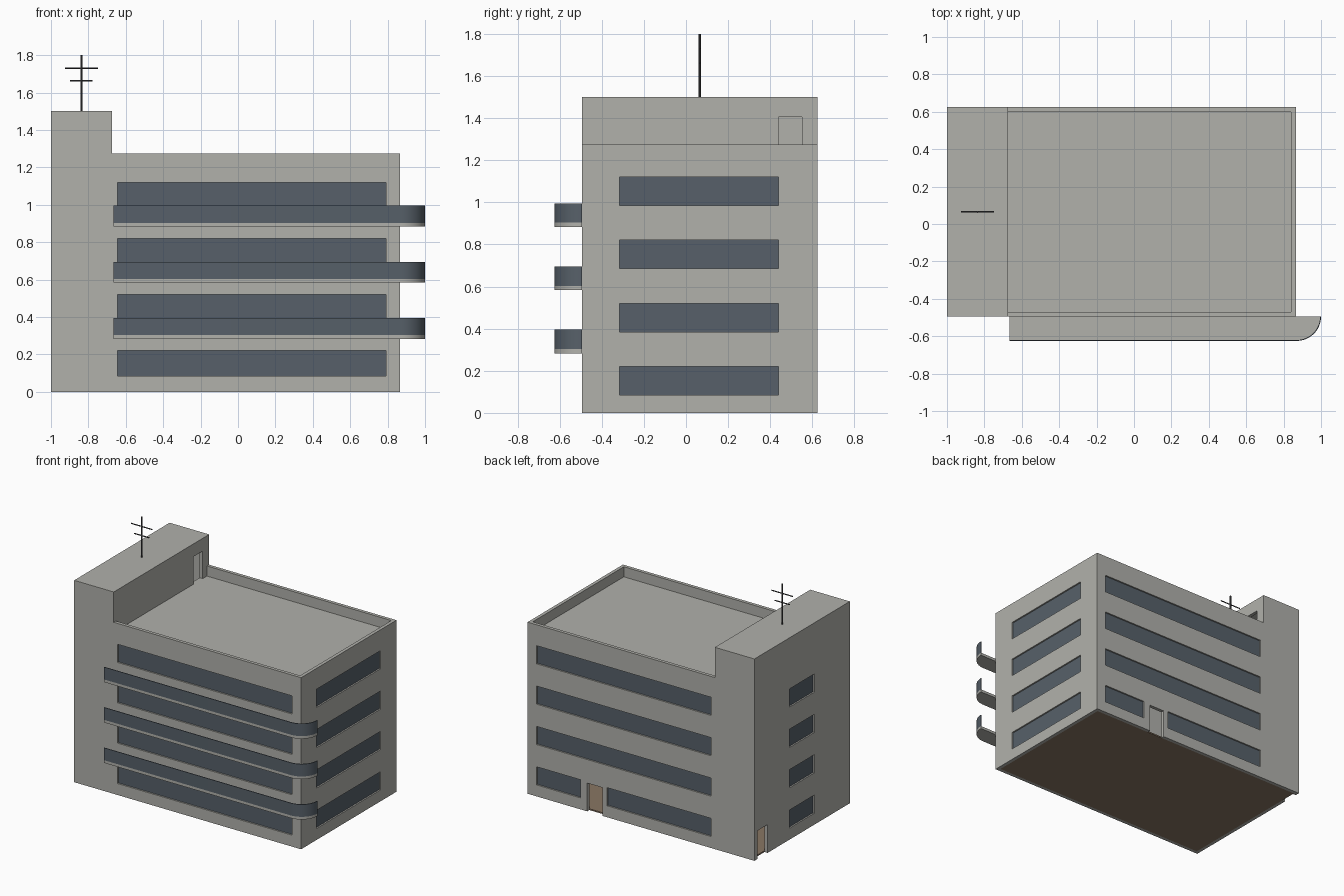
import bpy, bmesh, math

if "Cube" in bpy.data.objects:
    bpy.data.objects.remove(bpy.data.objects["Cube"])

def material(name, r, g, b):
    m = bpy.data.materials.new(name)
    m.diffuse_color = (r, g, b, 1)
    m.use_nodes = True
    m.node_tree.nodes["Principled BSDF"].inputs["Base Color"].default_value = m.diffuse_color
    return m

WALL = material("concrete_grey", 0.44, 0.44, 0.41)
GLASS = material("slate_glass", 0.095, 0.118, 0.142)
FLOOR = material("brown_floor", 0.25, 0.18, 0.125)
METAL = material("dark_metal", 0.06, 0.06, 0.065)

def finish(name, bm, mat):
    bmesh.ops.recalc_face_normals(bm, faces=bm.faces)
    me = bpy.data.meshes.new(name)
    bm.to_mesh(me)
    bm.free()
    me.materials.append(mat)
    ob = bpy.data.objects.new(name, me)
    bpy.context.collection.objects.link(ob)
    return ob

def boxes(name, spans, mat):
    """Each span is (x0, x1, y0, y1, z0, z1)."""
    bm = bmesh.new()
    for x0, x1, y0, y1, z0, z1 in spans:
        vs = bmesh.ops.create_cube(bm, size=1)["verts"]
        for v in vs:
            v.co = (x1 if v.co.x > 0 else x0, y1 if v.co.y > 0 else y0,
                    z1 if v.co.z > 0 else z0)
    return finish(name, bm, mat)

def prism(name, pts, lo, hi, mat, along_y=False):
    """Extrude a profile: (x, y) along z, or (x, z) along y."""
    bm = bmesh.new()
    at = (lambda p, d: (p[0], d, p[1])) if along_y else (lambda p, d: (p[0], p[1], d))
    a = [bm.verts.new(at(p, lo)) for p in pts]
    b = [bm.verts.new(at(p, hi)) for p in pts]
    n = len(pts)
    bm.faces.new(a)
    bm.faces.new(b[::-1])
    for i in range(n):
        j = (i + 1) % n
        bm.faces.new((a[i], b[i], b[j], a[j]))
    return finish(name, bm, mat)

def cut(target, cutter):
    cutter.hide_render = True
    cutter.hide_viewport = False
    m = target.modifiers.new(cutter.name, "BOOLEAN")
    m.operation, m.solver, m.object = "DIFFERENCE", "EXACT", cutter
    bpy.context.view_layer.objects.active = target
    bpy.ops.object.modifier_apply(modifier=m.name)
    bpy.data.objects.remove(cutter)

X0, X1, Y0, Y1 = -1.0, 0.865, -0.495, 0.625
TX, ROOF, TOP, T = -0.675, 1.275, 1.5, 0.025

# building body with stair tower, hollow inside
body = prism("building_walls", [(X0, 0), (X1, 0), (X1, ROOF), (TX, ROOF), (TX, TOP), (X0, TOP)],
             Y0, Y1, WALL, True)
cut(body, boxes("roof_cutter", [(TX, X1 - T, Y0 + T, Y1 - T, 1.2, 1.4)], WALL))
cut(body, prism("interior_cutter", [(X0 + T, -0.1), (X1 - T, -0.1), (X1 - T, 1.17),
                                    (TX - T, 1.17), (TX - T, TOP - T), (X0 + T, TOP - T)],
                Y0 + T, Y1 - T, WALL, True))

# window bands: recesses and glass plates from the same spans
D, G = 0.015, 0.004
holes, panes = [], []

def window(side, a, b, z0, z1):
    for out, lo, hi in ((holes, 0.02, D), (panes, -(D - G), D + 0.001)):
        if side == "front":
            out.append((a, b, Y0 - lo, Y0 + hi, z0, z1))
        elif side == "back":
            out.append((a, b, Y1 - hi, Y1 + lo, z0, z1))
        elif side == "right":
            out.append((X1 - hi, X1 + lo, a, b, z0, z1))
        else:
            out.append((X0 - lo, X0 + hi, a, b, z0, z1))

for i in range(4):
    z0, z1 = 0.085 + 0.3 * i, 0.22 + 0.3 * i
    window("front", -0.645, 0.79, z0, z1)
    window("right", -0.315, 0.44, z0, z1)
    window("left", -0.08, 0.21, z0, z1)
    if i:
        window("back", -0.645, 0.79, z0, z1)
    else:
        window("back", 0.43, 0.79, z0, z1)
        window("back", -0.645, 0.21, z0, z1)

# doorways: back, left side and out to the roof
holes += [(0.25, 0.375, Y1 - 0.05, Y1 + 0.05, -0.05, 0.21),
          (X0 - 0.05, X0 + 0.05, 0.47, 0.59, -0.05, 0.21),
          (TX - 0.05, TX + 0.05, 0.44, 0.55, 1.2, 1.405)]
cut(body, boxes("opening_cutter", holes, WALL))
boxes("window_glass", panes, GLASS)

# ground floor
boxes("ground_floor", [(X0 + T, X1 - T, Y0 + T, Y1 - T, 0, 0.01)], FLOOR)

# balconies with a quarter-round right end
def edge(r):
    arc = [(0.87 + r * math.sin(t), Y0 - r * math.cos(t))
           for t in (math.pi / 2 * k / 12 for k in range(13))]
    return [(-0.665, Y0 - r)] + arc

for i in range(3):
    z = 0.283 + 0.3 * i
    slab = prism(f"balcony_slab_{i + 1}", edge(0.13) + [(-0.665, Y0)], z, z + 0.02, WALL)
    rail = prism(f"balcony_rail_{i + 1}", edge(0.13) + edge(0.125)[::-1], z + 0.02, z + 0.112, GLASS)
    for ob in (slab, rail):
        bpy.ops.object.select_all(action="DESELECT")
        ob.select_set(True)
        bpy.context.view_layer.objects.active = ob
        bpy.ops.object.shade_smooth_by_angle(angle=math.radians(30))

# antenna: mast and two crossbars
def rod(name, radius, length, loc, rot=(0, 0, 0)):
    bpy.ops.mesh.primitive_cylinder_add(vertices=8, radius=radius, depth=length,
                                        location=loc, rotation=rot)
    ob = bpy.context.object
    ob.name = name
    ob.data.materials.append(METAL)

AX, AY = -0.837, 0.065
rod("antenna_mast", 0.006, 0.3, (AX, AY, 1.65))
rod("antenna_bar_upper", 0.004, 0.175, (AX, AY, 1.73), (0, math.pi / 2, 0))
rod("antenna_bar_lower", 0.004, 0.12, (AX, AY, 1.662), (0, math.pi / 2, 0))
